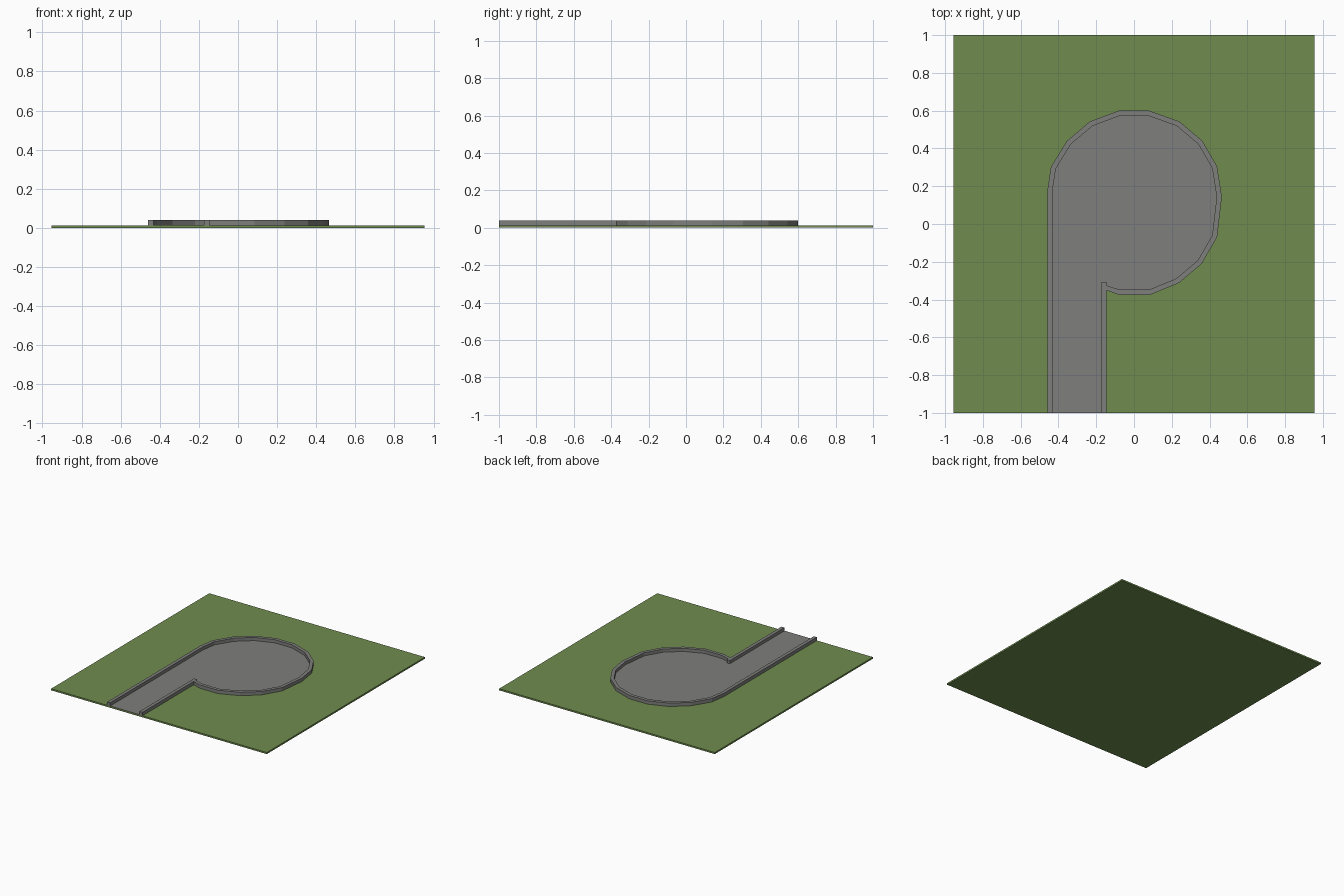
import bpy, bmesh
from mathutils import Vector

if "Cube" in bpy.data.objects:
    bpy.data.objects.remove(bpy.data.objects["Cube"])


def material(name, rgb):
    m = bpy.data.materials.new(name)
    m.diffuse_color = (*rgb, 1)
    m.use_nodes = True
    m.node_tree.nodes["Principled BSDF"].inputs["Base Color"].default_value = m.diffuse_color
    return m


grass = material("grass green", (0.160, 0.265, 0.078))
asphalt = material("asphalt grey", (0.21, 0.21, 0.205))


def prism(name, outline, z0, z1, mat):
    """Extrude a flat outline from z0 up to z1."""
    bm = bmesh.new()
    face = bm.faces.new([bm.verts.new((x, y, z0)) for x, y in outline])
    up = bmesh.ops.extrude_face_region(bm, geom=[face])["geom"]
    bmesh.ops.translate(bm, vec=(0, 0, z1 - z0),
                        verts=[v for v in up if isinstance(v, bmesh.types.BMVert)])
    bmesh.ops.recalc_face_normals(bm, faces=bm.faces)
    me = bpy.data.meshes.new(name)
    bm.to_mesh(me)
    bm.free()
    me.materials.append(mat)
    ob = bpy.data.objects.new(name, me)
    bpy.context.collection.objects.link(ob)
    return ob


def inset(path, width):
    """Mitred offset of an open path to its right-hand side."""
    pts = [Vector(p) for p in path]
    out = []
    for i, p in enumerate(pts):
        a = (p - pts[i - 1]).normalized() if i else None
        b = (pts[i + 1] - p).normalized() if i < len(pts) - 1 else None
        a, b = a or b, b or a
        na, nb = Vector((a.y, -a.x)), Vector((b.y, -b.x))
        n = (na + nb).normalized()
        out.append(tuple(p + n * (width / n.dot(na))))
    return out


GROUND, ROAD, KERB, WIDTH = 0.013, 0.0145, 0.04, 0.027

# Outer edge: up the left side of the lane, then clockwise round the turning circle
path = [(-0.459, -1), (-0.459, 0.175), (-0.44, 0.302), (-0.355, 0.44),
        (-0.233, 0.543), (-0.08, 0.6), (0.08, 0.6), (0.24, 0.543),
        (0.362, 0.44), (0.44, 0.305), (0.465, 0.143), (0.44, -0.07),
        (0.358, -0.211), (0.238, -0.312), (0.085, -0.375), (-0.08, -0.375),
        (-0.146, -0.351)]

# Lawn slab
prism("lawn", [(-0.955, -1), (0.955, -1), (0.955, 1), (-0.955, 1)], 0, GROUND, grass)

# Paved lane and turning circle
prism("road", path + [(-0.146, -1)], 0.006, ROAD, asphalt)

# Kerb along the left side and round the circle
inner = inset(path, WIDTH)
inner[-1] = (-0.146, -0.325)
prism("long_kerb", path + inner[::-1], 0.006, KERB, asphalt)

# Straight kerb on the right of the lane
prism("short_kerb", [(-0.173, -1), (-0.146, -1), (-0.146, -0.308), (-0.173, -0.308)],
      0.006, KERB, asphalt)
